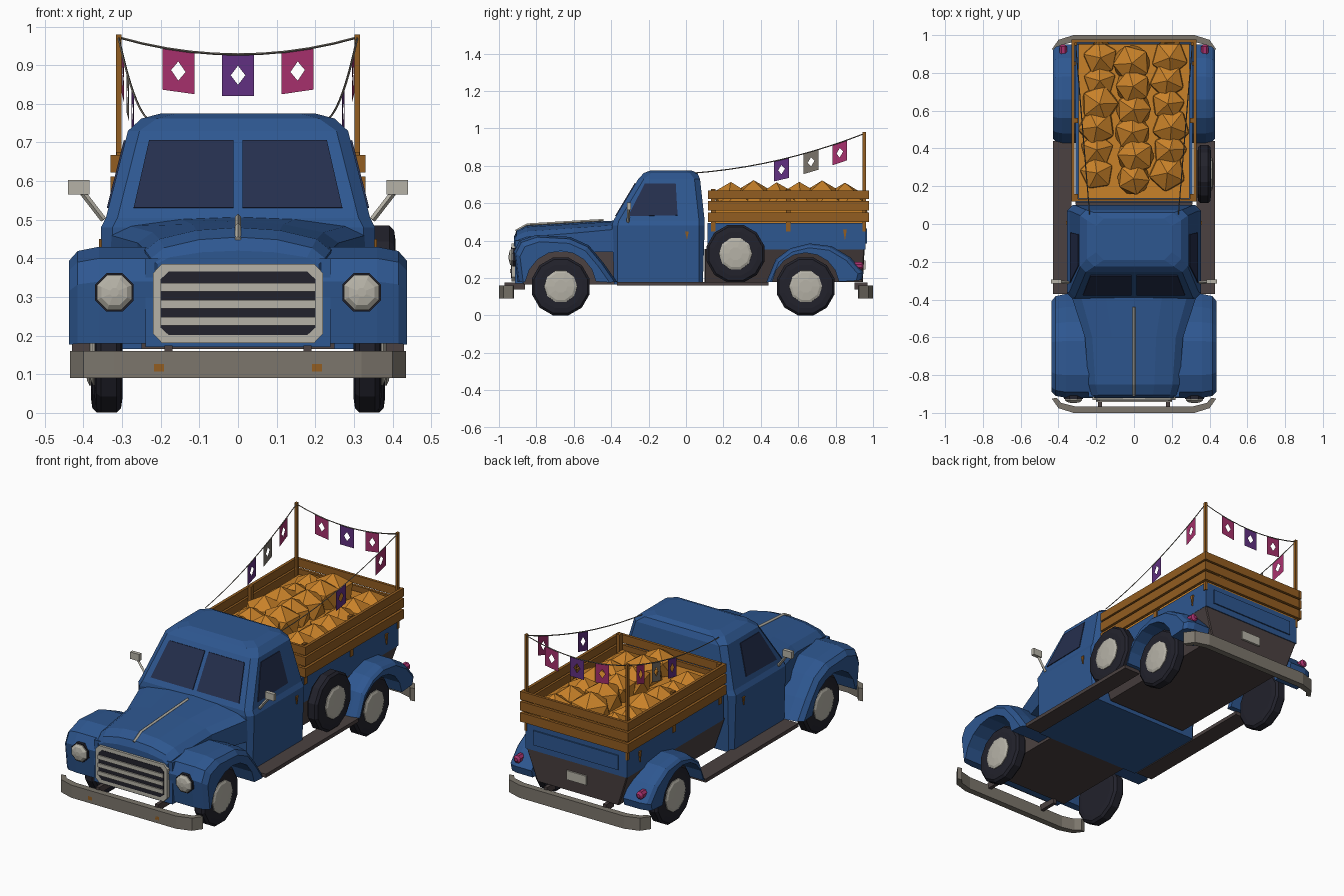
import bpy, bmesh, math, random
from mathutils import Vector

if "Cube" in bpy.data.objects:
    bpy.data.objects.remove(bpy.data.objects["Cube"])
random.seed(4)


def material(name, r, g, b):
    m = bpy.data.materials.new(name)
    m.use_nodes = True
    m.diffuse_color = (r, g, b, 1)
    m.node_tree.nodes["Principled BSDF"].inputs["Base Color"].default_value = (r, g, b, 1)
    return m


BLUE = material("blue_paint", .027, .095, .28)
GLASS = material("dark_glass", .018, .028, .075)
RUBBER = material("black_rubber", .016, .016, .025)
BROWN = material("brown_chassis", .07, .053, .052)
LIGHT = material("light_metal", .47, .45, .39)
GREY = material("grey_metal", .20, .18, .15)
ORANGE = material("orange_load", .58, .22, .022)
WOOD = material("brown_wood", .29, .11, .015)
MAGENTA = material("magenta_cloth", .38, .03, .15)
PURPLE = material("purple_cloth", .12, .03, .22)


def finish(name, bm, mat):
    bmesh.ops.recalc_face_normals(bm, faces=bm.faces)
    me = bpy.data.meshes.new(name)
    bm.to_mesh(me)
    bm.free()
    me.materials.append(mat)
    ob = bpy.data.objects.new(name, me)
    bpy.context.collection.objects.link(ob)
    return ob


def loft(name, rings, mat):
    """Skin a list of closed rings and cap both ends."""
    bm = bmesh.new()
    rows = [[bm.verts.new(p) for p in ring] for ring in rings]
    n = len(rows[0])
    for a, b in zip(rows, rows[1:]):
        for i in range(n):
            j = (i + 1) % n
            bm.faces.new((a[i], a[j], b[j], b[i]))
    bm.faces.new(rows[0])
    bm.faces.new(rows[-1])
    return finish(name, bm, mat)


def prism(name, pts, push, mat):
    return loft(name, [pts, [Vector(p) + Vector(push) for p in pts]], mat)


def box(name, x, y, z, mat):
    pts = [(x[0], y[0], z[0]), (x[1], y[0], z[0]), (x[1], y[1], z[0]), (x[0], y[1], z[0])]
    return prism(name, pts, (0, 0, z[1] - z[0]), mat)


def lathe(name, centre, axis, profile, sides, mat):
    """Rings of (distance along axis, radius)."""
    axis = Vector(axis)
    side = axis.cross(Vector((0, 0, 1)))
    rings = []
    for d, r in profile:
        angles = [(i + .5) * math.tau / sides for i in range(sides)]
        rings.append([Vector(centre) + axis * d + (side * math.sin(a) + Vector((0, 0, math.cos(a)))) * r
                      for a in angles])
    return loft(name, rings, mat)


def tube(name, path, r, mat):
    rings = []
    for i, p in enumerate(path):
        d = (path[min(i + 1, len(path) - 1)] - path[max(i - 1, 0)]).normalized()
        u = d.cross(Vector((0, 0, 1))).normalized() * r
        v = d.cross(u)
        rings.append([p + u, p + v, p - u, p - v])
    return loft(name, rings, mat)


# Cab: chamfered rectangles stacked upward
def cab_ring(z, w, y0, y1, c):
    return [(-w + c, y0, z), (w - c, y0, z), (w, y0 + c, z), (w, y1 - c, z),
            (w - c, y1, z), (-w + c, y1, z), (-w, y1 - c, z), (-w, y0 + c, z)]


loft("cab", [cab_ring(*r) for r in (
    (.165, .345, -.385, .09, .02), (.48, .355, -.395, .10, .03), (.505, .342, -.39, .10, .03),
    (.73, .285, -.255, .075, .03), (.762, .25, -.225, .06, .04), (.775, .2, -.19, .03, .04))], BLUE)


# Hood: arched sections from nose to cowl
def hood_ring(y, w, zs, zt):
    half = [(w, .34), (w, zs), (w * .85, zs + (zt - zs) * .5), (w * .45, zs + (zt - zs) * .88)]
    right = [(x, y, z) for x, z in half]
    return right + [(0, y, zt)] + [(-x, y, z) for x, y, z in reversed(right)]


loft("hood", [hood_ring(*r) for r in (
    (-.92, .21, .385, .42), (-.905, .225, .40, .455), (-.85, .24, .42, .48),
    (-.6, .26, .44, .495), (-.385, .33, .46, .507))], BLUE)
box("nose", (-.24, .24), (-.915, -.86), (.17, .4), BLUE)
box("front_chassis", (-.25, .25), (-.87, -.37), (.165, .4), BROWN)
tube("hood_strip", [Vector((0, y, z)) for y, z in ((-.91, .45), (-.85, .484), (-.6, .499), (-.44, .508))], .008, LIGHT)


# Fenders: side outline with wheel arch, shrinking toward the outside
def fender(name, s, outer, wheel_y, r, slices):
    arch = [(wheel_y + r * math.cos(a), .155 + r * math.sin(a))
            for a in (math.radians(8 + 164 * i / 8) for i in range(9))]
    rings = []
    for x, k in slices:
        out = [(wheel_y + (y - wheel_y) * k, .155 + (z - .155) * k) for y, z in outer]
        rings.append([(s * x, y, z) for y, z in out + arch])
    loft(name, rings, BLUE)


FRONT = [(-.90, .18), (-.92, .34), (-.89, .40), (-.80, .43), (-.62, .42), (-.52, .375), (-.44, .28), (-.37, .18)]
REAR = [(.43, .18), (.48, .30), (.56, .36), (.66, .385), (.78, .37), (.88, .31), (.95, .23), (.94, .19)]
REAR_ORDER = [(y, z) for y, z in REAR]
TYRE = [(-.036, .12), (-.032, .148), (-.02, .16), (.02, .16), (.032, .148), (.036, .12)]
HUB = [(.02, .09), (.04, .088), (.046, .075), (.05, .035)]


def wheel(name, s, x, y, z):
    lathe(name + "_tyre", (s * x, y, z), (s, 0, 0), TYRE, 12, RUBBER)
    lathe(name + "_hub", (s * x, y, z), (s, 0, 0), HUB, 10, LIGHT)


wheel("spare_wheel", 1, .372, .265, .33)

for s, side in ((1, "left"), (-1, "right")):
    fender(side + "_front_fender", s, FRONT, -.67, .19, ((.2, 1), (.36, 1), (.415, .96), (.437, .87)))
    fender(side + "_rear_fender", s, REAR_ORDER, .64, .18, ((.28, 1), (.38, 1), (.415, .96), (.43, .9)))
    wheel(side + "_front_wheel", s, .335, -.67, .155)
    wheel(side + "_rear_wheel", s, .345, .64, .155)
    box(side + "_running_board", (s * .33, s * .43), (-.37, .44), (.16, .18), BROWN)

    # Windows lie just above the sloping cab walls
    def wind(x, z):
        return (s * x, -.386 + (z - .505) * .6, z)

    def door(y, z):
        return (s * (.339 - (z - .505) * .253), y, z)

    prism(side + "_windshield", [wind(.012, .53), wind(.27, .53), wind(.23, .705), wind(.012, .705)],
          (0, -.008, .002), GLASS)
    prism(side + "_door_window", [door(-.31, .53), door(-.045, .535), door(-.055, .705), door(-.22, .705)],
          (s * .007, 0, .001), GLASS)
    prism(side + "_door_handle", [(s * .352, .005, .405), (s * .352, .015, .45), (s * .352, -.005, .45)],
          (s * .008, 0, 0), WOOD)
    prism(side + "_bed_marker", [(s * .31, .85, .40), (s * .31, .86, .46), (s * .31, .84, .46)],
          (s * .008, 0, 0), WOOD)

    # Mirrors and lamps
    tube(side + "_mirror_arm", [Vector((s * .348, -.31, .50)), Vector((s * .41, -.305, .58))], .008, LIGHT)
    box(side + "_mirror", (s * .385, s * .44), (-.315, -.295), (.565, .603), LIGHT)
    lathe(side + "_headlight_rim", (s * .32, -.90, .312), (0, -1, 0), [(0, .054), (.027, .054)], 8, RUBBER)
    lathe(side + "_headlight", (s * .32, -.90, .312), (0, -1, 0),
          [(0, .049), (.033, .049), (.043, .036), (.048, .012)], 8, LIGHT)
    lathe(side + "_tail_light", (s * .375, .90, .265), (0, 1, 0), [(0, .022), (.04, .022), (.05, .01)], 8, MAGENTA)
    box(side + "_bumper_lamp", (s * .192, s * .218), (-1, -.994), (.107, .127), WOOD)
    for end, y in (("front", (-.97, -.86)), ("rear", (.9, .97))):
        box(f"{side}_{end}_bumper_bracket", (s * .17, s * .19), y, (.14, .175), BROWN)

# Grille
oct_pts = [(.22, .205), (.22, .362), (.197, .386), (-.197, .386), (-.22, .362), (-.22, .205), (-.197, .181), (.197, .181)]
prism("grille_frame", [(x, -.905, z) for x, z in oct_pts], (0, -.028, 0), LIGHT)
prism("grille_recess", [(x * .91, -.93, .283 + (z - .283) * .8) for x, z in oct_pts], (0, -.005, 0), RUBBER)
for z in (.237, .281, .325):
    box("grille_bar", (-.2, .2), (-.942, -.93), (z - .011, z + .011), LIGHT)

# Bumpers with swept ends
half = [(.32, 1), (.40, .975), (.435, .925), (.41, .92), (.385, .947), (.315, .965)]
for s, end in ((-1, "front"), (1, "rear")):
    outline = half + [(-x, y) for x, y in reversed(half)]
    prism(end + "_bumper", [(x, s * y, .09) for x, y in outline], (0, 0, .07), GREY)

# Bed, chassis and tailgate
box("bed", (-.31, .31), (.115, .96), (.352, .495), BLUE)
loft("rear_chassis", [cab_ring(.18, .25, .1, .945, .005), cab_ring(.355, .31, .1, .955, .005)], BROWN)
box("tailgate_panel", (-.26, .26), (.96, .967), (.385, .465), BLUE)
box("number_plate", (-.06, .06), (.945, .96), (.245, .295), LIGHT)

# Wooden stake sides
for z0, z1 in ((.5, .55), (.562, .612), (.622, .668)):
    for s in (-1, 1):
        box("side_slat", (s * .314, s * .33), (.118, .978), (z0, z1), WOOD)
    for y in (.118, .962):
        box("end_slat", (-.33, .33), (y, y + .015), (z0, z1), WOOD)
for s in (-1, 1):
    for y in (.133, .535):
        box("stake", (s * .296, s * .314), (y, y + .025), (.45, .675), WOOD)
    box("tall_post", (s * .302, s * .316), (.945, .962), (.45, .98), WOOD)

# Heaped load
box("load_base", (-.295, .295), (.135, .955), (.49, .585), ORANGE)
bm = bmesh.new()
for row in range(6):
    for col in (-1, 0, 1):
        r = random.uniform(.095, .112)
        c = Vector((col * .185 + random.uniform(-.015, .015), .24 + row * .122 + (.03 if col else 0),
                    .622 - .055 * abs(col) + random.uniform(-.015, .005)))
        turn = random.uniform(0, 3)
        for v in bmesh.ops.create_icosphere(bm, subdivisions=1, radius=r)["verts"]:
            x, y = v.co.x, v.co.y
            v.co = c + Vector((x * math.cos(turn) - y * math.sin(turn),
                               x * math.sin(turn) + y * math.cos(turn), v.co.z * .92))
finish("load_lumps", bm, ORANGE)


# Bunting: sagging ropes with cut-out flags
def rope_point(a, b, sag, t):
    p = a.lerp(b, t)
    p.z -= sag * 4 * t * (1 - t)
    return p


def bunting(name, a, b, sag, flags):
    tube(name + "_rope", [rope_point(a, b, sag, i / 10) for i in range(11)], .003, GREY)
    for t, mat in flags:
        p = rope_point(a, b, sag, t)
        u = (rope_point(a, b, sag, t + .01) - p).normalized() * .042
        down = Vector((0, 0, -.108))
        mid = p + down * .5
        bm = bmesh.new()
        c = [bm.verts.new(q) for q in (p - u, p + u, p + u + down, p - u + down)]
        d = [bm.verts.new(q) for q in (mid - down * .23, mid + u * .45, mid + down * .23, mid - u * .45)]
        for i in range(4):
            j = (i + 1) % 4
            bm.faces.new((c[i], c[j], d[i]))
            bm.faces.new((c[j], d[j], d[i]))
        finish(name + "_flag", bm, mat)


posts = {s: Vector((s * .309, .953, .972)) for s in (-1, 1)}
bunting("rear", posts[-1], posts[1], .044, ((.25, MAGENTA), (.5, PURPLE), (.75, MAGENTA)))
for s, flags in ((1, ((.51, PURPLE), (.855, MAGENTA))), (-1, ((.51, PURPLE), (.685, GREY), (.855, MAGENTA)))):
    bunting("left" if s > 0 else "right", Vector((s * .235, .05, .762)), posts[s], .035, flags)
